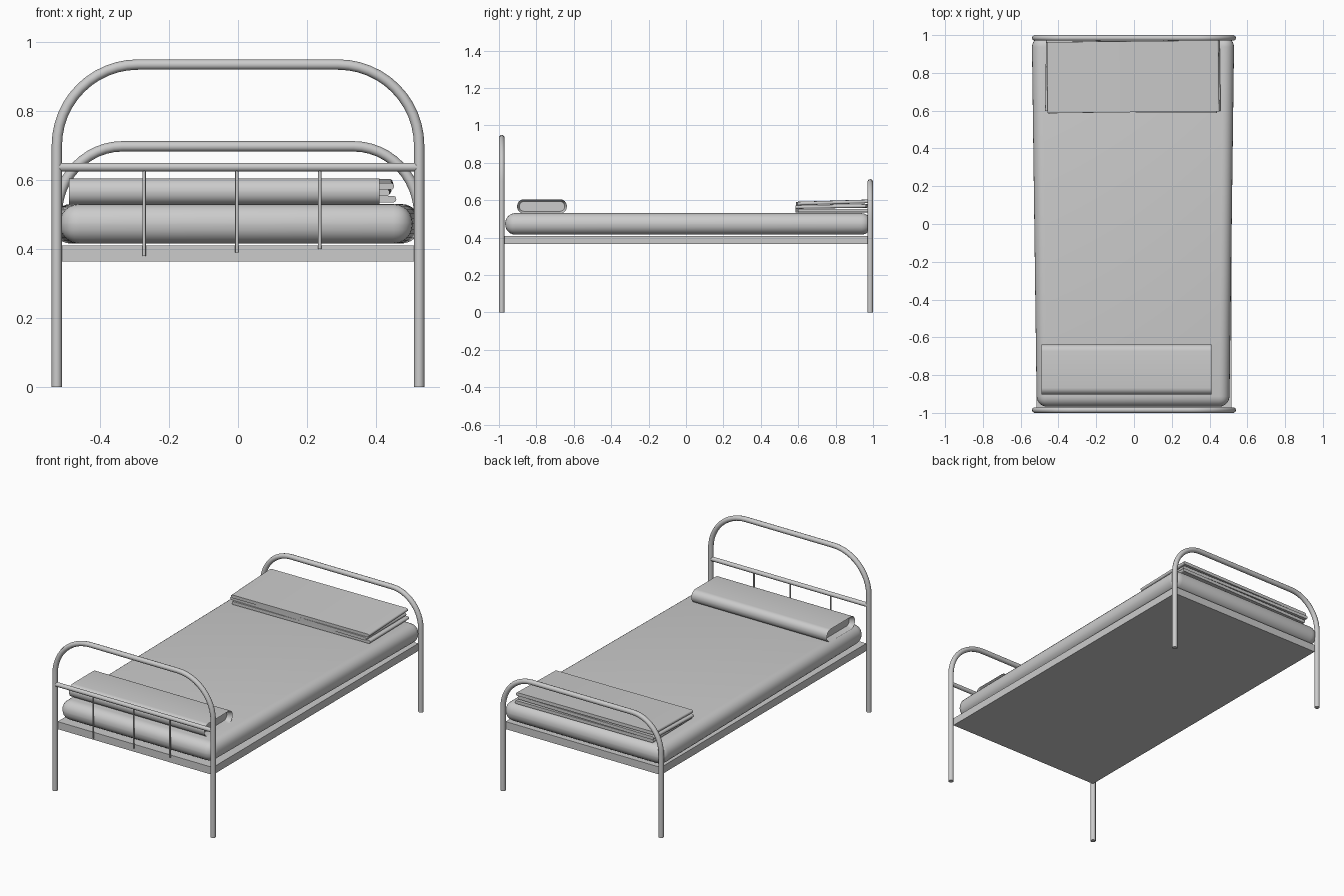
import bpy, bmesh, math
from mathutils import Matrix

cube = bpy.data.objects.get("Cube")
if cube:
    bpy.data.objects.remove(cube, do_unlink=True)

grey = bpy.data.materials.new("plain_grey")
grey.use_nodes = True
grey.diffuse_color = (0.6, 0.6, 0.6, 1)
grey.node_tree.nodes["Principled BSDF"].inputs["Base Color"].default_value = (0.6, 0.6, 0.6, 1)


def finish(ob, angle=40):
    """Give the object its material and smooth shading with sharp edges."""
    ob.data.materials.clear()
    ob.data.materials.append(grey)
    bpy.ops.object.select_all(action='DESELECT')
    ob.select_set(True)
    bpy.context.view_layer.objects.active = ob
    bpy.ops.object.shade_smooth_by_angle(angle=math.radians(angle))
    return ob


def tube(name, points, radius):
    """Round capped tube along a path."""
    cu = bpy.data.curves.new(name, 'CURVE')
    cu.dimensions = '3D'
    cu.bevel_depth = radius
    cu.bevel_resolution = 3
    cu.use_fill_caps = True
    sp = cu.splines.new('POLY')
    sp.points.add(len(points) - 1)
    for p, co in zip(sp.points, points):
        p.co = (*co, 1)
    ob = bpy.data.objects.new(name, cu)
    bpy.context.collection.objects.link(ob)
    bpy.ops.object.select_all(action='DESELECT')
    ob.select_set(True)
    bpy.context.view_layer.objects.active = ob
    bpy.ops.object.convert(target='MESH')
    return finish(bpy.context.object)


def box(name, lo, hi, bevel=0, along=None, edit=None):
    """Box between two corners, with all edges or those along one axis rounded."""
    bm = bmesh.new()
    bmesh.ops.create_cube(bm, size=1)
    for v in bm.verts:
        v.co = [lo[i] + (v.co[i] + 0.5) * (hi[i] - lo[i]) for i in range(3)]
    if bevel:
        edges = [e for e in bm.edges if along is None or
                 abs(e.verts[0].co[along] - e.verts[1].co[along]) > 0.001]
        bmesh.ops.bevel(bm, geom=edges, offset=bevel, segments=6, profile=0.5,
                        affect='EDGES', clamp_overlap=True)
    if edit:
        edit(bm)
    me = bpy.data.meshes.new(name)
    bm.to_mesh(me)
    bm.free()
    ob = bpy.data.objects.new(name, me)
    bpy.context.collection.objects.link(ob)
    return finish(ob)


def arch(name, y, top, rx, rz):
    """Bent tube: two legs joined by rounded shoulders and a top bar."""
    half = 0.525
    side = [(half, y, 0)]
    for i in range(13):
        a = math.pi / 2 * i / 12
        side.append((half - rx + rx * math.cos(a), y, top - rz + rz * math.sin(a)))
    tube(name, side + [(-x, yy, z) for x, yy, z in reversed(side)], 0.015)


# Bed ends
arch("headboard_tube", -0.985, 0.935, 0.235, 0.235)
arch("footboard_tube", 0.985, 0.698, 0.19, 0.2)
tube("headboard_crossbar", [(-0.52, -0.985, 0.638), (0.52, -0.985, 0.638)], 0.013)
for i, (x, low) in enumerate([(-0.272, 0.38), (-0.003, 0.39), (0.237, 0.4)]):
    tube(f"headboard_spindle_{i + 1}", [(x, -0.985, low), (x, -0.985, 0.638)], 0.005)

# Frame
box("bed_frame", (-0.515, -0.975, 0.365), (0.515, 0.975, 0.41))


# Mattress, a little wider towards the foot
def widen(bm):
    for v in bm.verts:
        v.co.x *= 1 + 0.05 * (v.co.y + 0.97) / 1.96


box("mattress", (-0.515, -0.967, 0.416), (0.505, 0.992, 0.531), 0.055, edit=widen)


# Pillow with a slightly hollow pinched end on each side
def pinch(bm):
    ends = [f for f in bm.faces if abs(f.normal.x) > 0.9]
    inner = bmesh.ops.inset_region(bm, faces=ends, thickness=0.012, depth=0)
    for f in ends:
        bmesh.ops.translate(bm, verts=f.verts, vec=(-0.03 * f.normal.x, 0, 0))


box("pillow", (-0.49, -0.903, 0.529), (0.41, -0.637, 0.605), 0.036, along=0, edit=pinch)

# Folded blanket: stacked layers, each slightly turned and tilted
for i, (turn, shift) in enumerate([(0.8, 0.006), (-0.7, -0.008), (0.6, 0)]):
    layer = box(f"blanket_layer_{i + 1}", (-0.455, -0.188, -0.0095), (0.455, 0.188, 0.0095),
                0.009, along=1)
    layer.matrix_world = (Matrix.Translation((shift - 0.005, 0.78, 0.545 + 0.0215 * i))
                          @ Matrix.Rotation(math.radians(turn), 4, 'Z')
                          @ Matrix.Rotation(math.radians(0.9 * i), 4, 'X'))
